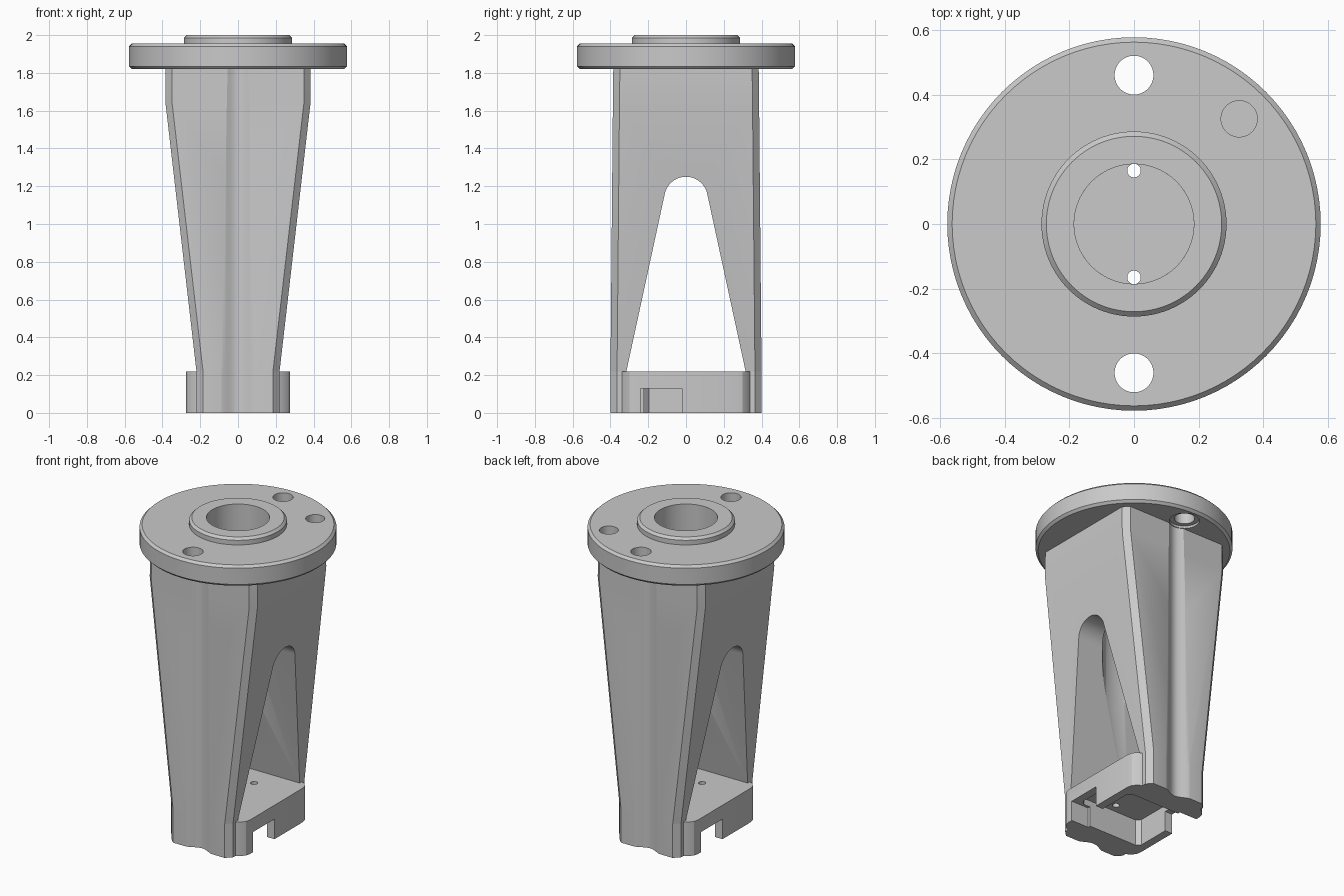
import bpy, bmesh, math

if "Cube" in bpy.data.objects:
    bpy.data.objects.remove(bpy.data.objects["Cube"])

metal = bpy.data.materials.new("machined grey")
metal.use_nodes = True
GREY = (0.585, 0.585, 0.585, 1)
metal.diffuse_color = GREY
metal.node_tree.nodes["Principled BSDF"].inputs["Base Color"].default_value = GREY


def loft(name, rings, closed=False):
    """Skin equal-length rings; cap the ends unless the loop is closed."""
    bm = bmesh.new()
    vs = [[bm.verts.new(p) for p in ring] for ring in rings]
    n = len(vs[0])
    pairs = list(zip(vs, vs[1:])) + ([(vs[-1], vs[0])] if closed else [])
    for a, b in pairs:
        for i in range(n):
            j = (i + 1) % n
            bm.faces.new((a[i], a[j], b[j], b[i]))
    if not closed:
        bm.faces.new(vs[0])
        bm.faces.new(vs[-1])
    bmesh.ops.recalc_face_normals(bm, faces=bm.faces)
    mesh = bpy.data.meshes.new(name)
    bm.to_mesh(mesh)
    bm.free()
    mesh.materials.append(metal)
    obj = bpy.data.objects.new(name, mesh)
    bpy.context.collection.objects.link(obj)
    return obj


def prism(name, outline, z0, z1):
    return loft(name, [[(x, y, z) for x, y in outline] for z in (z0, z1)])


def cylinder(x, y, r, z0, z1, n=48):
    turn = [2 * math.pi * (i + 0.5) / n for i in range(n)]
    return prism("cutter", [(x + r * math.cos(a), y + r * math.sin(a)) for a in turn], z0, z1)


def box(x0, x1, y0, y1, z0, z1):
    return prism("cutter", [(x0, y0), (x1, y0), (x1, y1), (x0, y1)], z0, z1)


def mirror_quarter(q):
    """Full outline from the points of the +x +y quarter."""
    half = q + [(-x, y) for x, y in reversed(q)]
    return half + [(-x, -y) for x, y in half]


def chamfered(hx, hy, c):
    return mirror_quarter([(hx, hy - c), (hx - c, hy)])


def cut(obj, cutters):
    for c in cutters:
        c.hide_render = True
        mod = obj.modifiers.new("cut", 'BOOLEAN')
        mod.operation, mod.solver, mod.object = 'DIFFERENCE', 'EXACT', c
        bpy.context.view_layer.objects.active = obj
        bpy.ops.object.modifier_apply(modifier=mod.name)
        bpy.data.objects.remove(c)


def grooves():
    """Soft vertical channels down the front and back faces."""
    result = []
    for s in (-1, 1):
        w, steps = 0.11, 20
        xs = [-w + 2 * w * i / steps for i in range(steps + 1)]
        curve = [(x, s * (0.403 - 0.018 * (1 + math.cos(math.pi * x / w)))) for x in xs]
        result.append(prism("cutter", curve + [(w, s * 0.5), (-w, s * 0.5)], -0.1, 1.9))
    return result


# Round flange with raised boss and bore, turned from a profile
BORE = 0.185
profile = [(BORE, 1.82), (0.562, 1.82), (0.577, 1.835), (0.577, 1.94), (0.562, 1.955),
           (0.286, 1.955), (0.286, 1.985), (0.271, 2.0), (BORE, 2.0)]
SEG = 96
flange = loft("flange", [[(r * math.cos(a), r * math.sin(a), z) for r, z in profile]
                         for a in (2 * math.pi * i / SEG for i in range(SEG))], closed=True)
holes = [cylinder(0.325, 0.325, 0.056, 1.84, 2.1)]
for s in (-1, 1):
    holes += [cylinder(0, s * 0.46, 0.06, 1.7, 2.1), cylinder(0, s * 0.46, 0.088, 1.7, 1.835)]
cut(flange, holes)

# Tapered column with chamfered corners
sections = [(0.22, 0.22, 0.40), (1.65, 0.385, 0.387), (1.82, 0.385, 0.385)]
column = loft("column", [[(x, y, z) for x, y in chamfered(hx, hy, 0.035)]
                         for z, hx, hy in sections])

# Arched side window: sloping sides meeting a rounded top
r, lean = 0.115, math.atan(0.216)
arc = [lean + (math.pi - 2 * lean) * i / 24 for i in range(25)]
arch = [(r * math.cos(a), 1.135 + r * math.sin(a)) for a in arc]
arch += [(-0.32, 0.2), (0.32, 0.2)]
window = loft("cutter", [[(x, y, z) for y, z in arch] for x in (-0.6, 0.6)])
cut(column, [window, cylinder(0, 0, BORE, 0.1, 1.9, SEG)] + grooves())

# Base block, hollow underneath, with cable notches and screw holes
base = prism("base_block", mirror_quarter([(0.275, 0.27), (0.268, 0.3), (0.247, 0.325),
                                           (0.22, 0.34), (0.22, 0.365), (0.185, 0.40)]), 0, 0.22)
pocket = prism("cutter", chamfered(0.222, 0.222, 0.025), -0.1, 0.17)
notches = [box(0.15, 0.4, -0.24, -0.02, -0.1, 0.13), box(-0.4, -0.15, 0.02, 0.24, -0.1, 0.13)]
screws = [cylinder(0, s * 0.165, 0.021, 0.1, 0.3, 24) for s in (-1, 1)]
cut(base, [pocket] + notches + screws + grooves())

# Smooth the round surfaces, keep machined edges sharp
bpy.ops.object.select_all(action='DESELECT')
for obj in (flange, column, base):
    obj.select_set(True)
    bpy.context.view_layer.objects.active = obj
bpy.ops.object.shade_smooth_by_angle(angle=math.radians(25))
